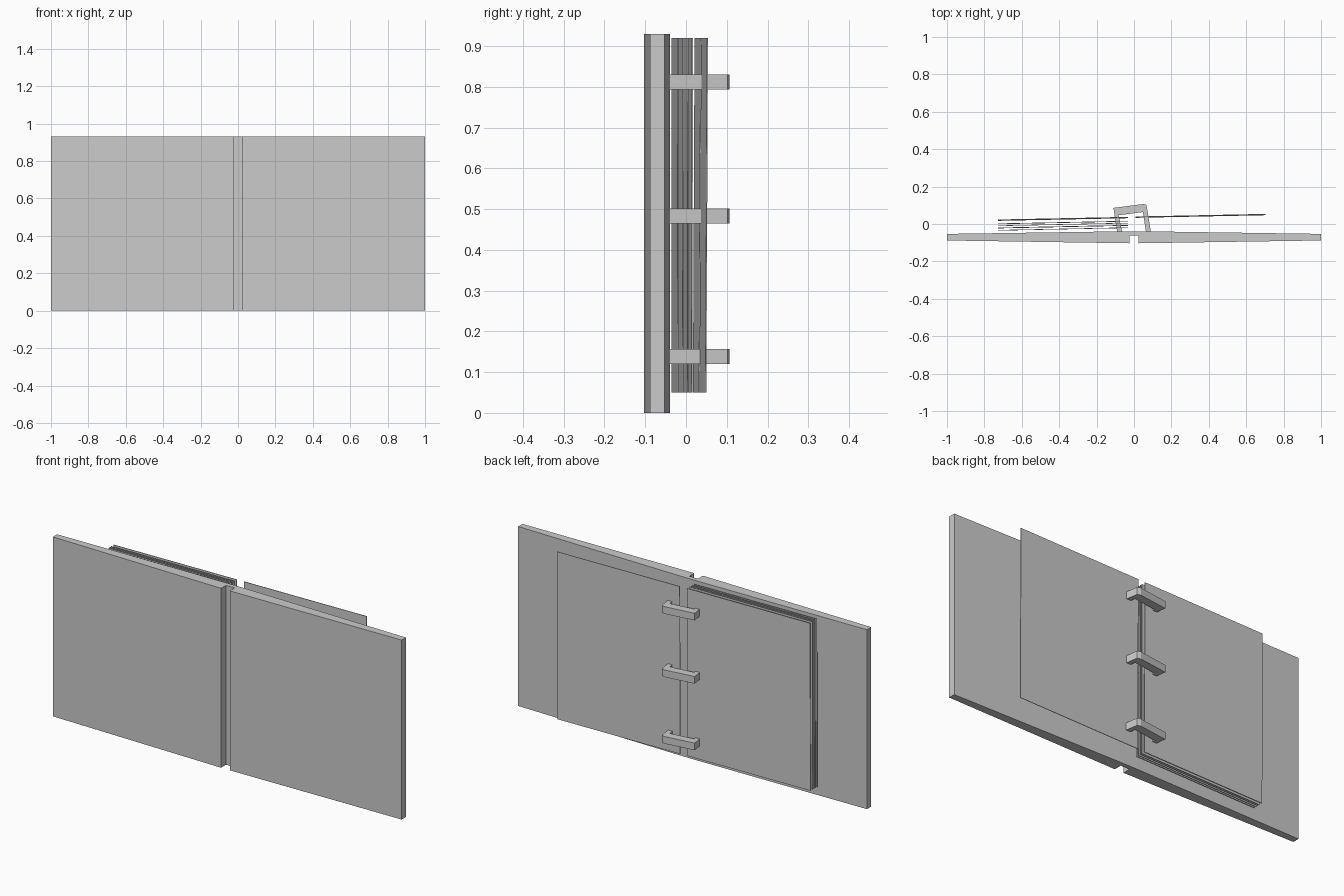
import bpy, bmesh, random

if "Cube" in bpy.data.objects:
    bpy.data.objects.remove(bpy.data.objects["Cube"])

random.seed(4)


def prism(name, profile, z0, z1):
    """Extrude an (x, y) outline from z0 up to z1."""
    bm = bmesh.new()
    face = bm.faces.new([bm.verts.new((x, y, z0)) for x, y in profile])
    ext = bmesh.ops.extrude_face_region(bm, geom=[face])
    top = [v for v in ext["geom"] if isinstance(v, bmesh.types.BMVert)]
    bmesh.ops.translate(bm, verts=top, vec=(0, 0, z1 - z0))
    bmesh.ops.recalc_face_normals(bm, faces=bm.faces)
    mesh = bpy.data.meshes.new(name)
    bm.to_mesh(mesh)
    bm.free()
    obj = bpy.data.objects.new(name, mesh)
    bpy.context.collection.objects.link(obj)
    return obj


# Open binder cover: tapered boards with a spine groove in front
half = [(0.025, -0.062), (0.025, -0.103), (1.0, -0.088), (1.0, -0.053), (0.05, -0.039)]
prism("cover", half + [(-x, y) for x, y in reversed(half)], 0.0, 0.93)

# Three binder rings, slightly skewed arches
arch = [(-0.09, -0.042), (-0.11, 0.086), (0.05, 0.107), (0.067, 0.102), (0.09, -0.042),
        (0.064, -0.042), (0.048, 0.064), (-0.082, 0.047), (-0.064, -0.042)]
for i, z in enumerate((0.12, 0.465, 0.793)):
    prism(f"ring_{i + 1}", arch, z, z + 0.037)


def sheet(name, x0, x1, y0, y1, lean):
    """Thin sloped page whose bottom edge is shifted by lean in y."""
    t = 0.003
    obj = prism(name, [(x0, y0), (x1, y1), (x1, y1 + t), (x0, y0 + t)], 0.05, 0.92)
    for v in obj.data.vertices:
        if v.co.z < 0.5:
            v.co.y += lean


# Pages: stacked on the left, one turned page lifted on each side
for i, y in enumerate((-0.035, -0.022, -0.011, 0.0)):
    sheet(f"stacked_page_{i + 1}", -0.728, -0.032, y, y + 0.014, random.uniform(-0.002, 0.004))
sheet("left_page", -0.728, -0.032, 0.021, 0.035, -0.004)
sheet("right_page", 0.008, 0.702, 0.037, 0.051, -0.004)
